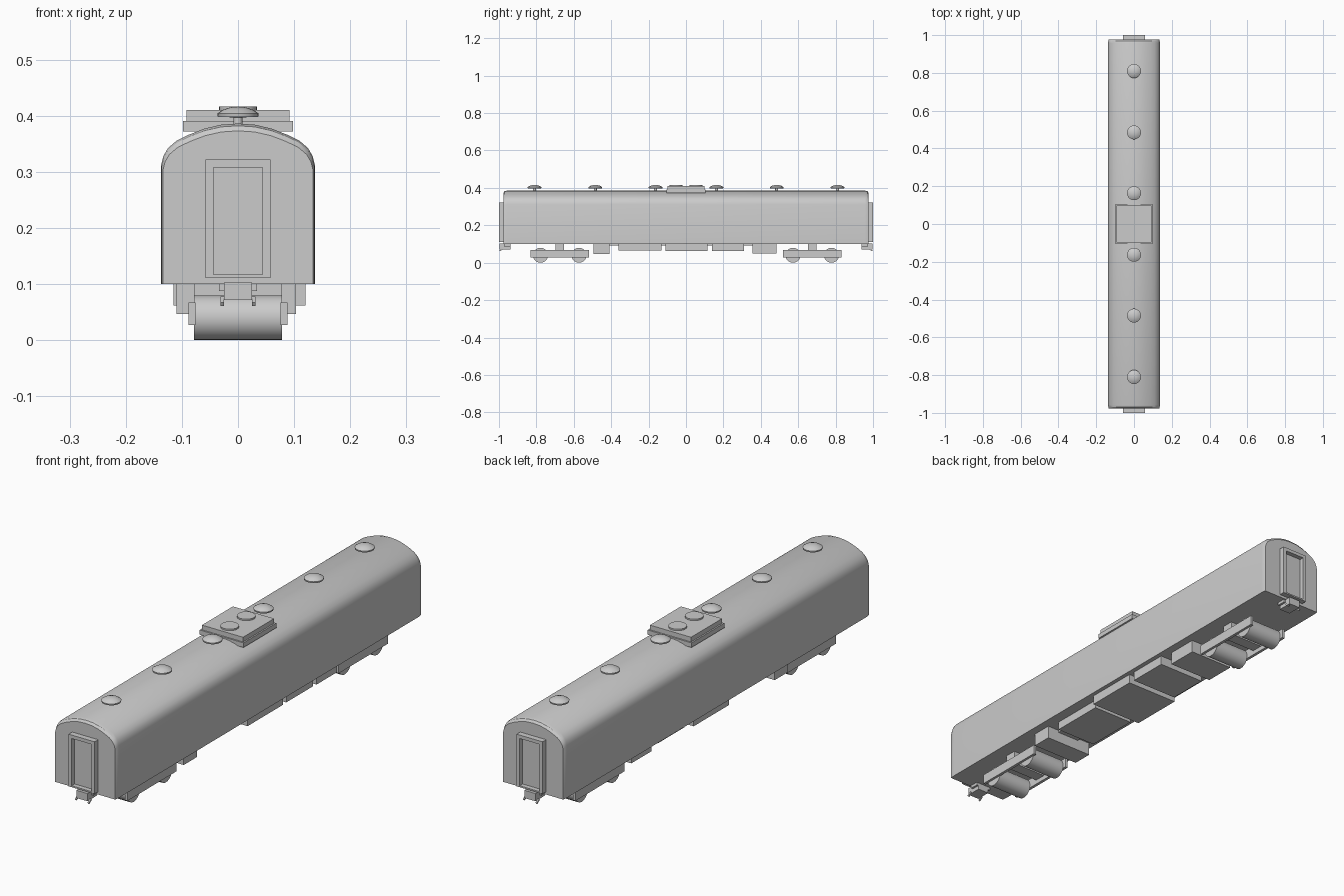
import bpy, bmesh, math
from mathutils import Matrix, Vector

if "Cube" in bpy.data.objects:
    bpy.data.objects.remove(bpy.data.objects["Cube"])


def finish(name, bm, smooth=False):
    bmesh.ops.recalc_face_normals(bm, faces=bm.faces)
    me = bpy.data.meshes.new(name)
    bm.to_mesh(me)
    bm.free()
    ob = bpy.data.objects.new(name, me)
    bpy.context.collection.objects.link(ob)
    if smooth:
        bpy.ops.object.select_all(action='DESELECT')
        ob.select_set(True)
        bpy.context.view_layer.objects.active = ob
        bpy.ops.object.shade_smooth_by_angle(angle=math.radians(30))
    return ob


def box(name, x0, x1, y0, y1, z0, z1, tilt=0):
    bm = bmesh.new()
    centre = Vector(((x0 + x1) / 2, (y0 + y1) / 2, (z0 + z1) / 2))
    size = (abs(x1 - x0), abs(y1 - y0), abs(z1 - z0), 1)
    m = Matrix.Translation(centre) @ Matrix.Rotation(tilt, 4, 'X') @ Matrix.Diagonal(size)
    bmesh.ops.create_cube(bm, size=1, matrix=m)
    return finish(name, bm)


def cylinder(name, centre, radius, depth, axis='Z', sides=24):
    bm = bmesh.new()
    m = Matrix.Translation(centre)
    if axis == 'X':
        m = m @ Matrix.Rotation(math.pi / 2, 4, 'Y')
    bmesh.ops.create_cone(bm, cap_ends=True, segments=sides, radius1=radius,
                          radius2=radius, depth=depth, matrix=m)
    return finish(name, bm, True)


def lathe(name, profile, x, y, sides=24):
    bm = bmesh.new()
    vs = [bm.verts.new((r, 0, z)) for r, z in profile]
    es = [bm.edges.new(p) for p in zip(vs, vs[1:])]
    bmesh.ops.spin(bm, geom=vs + es, cent=(0, 0, 0), axis=(0, 0, 1),
                   angle=2 * math.pi, steps=sides)
    bmesh.ops.remove_doubles(bm, verts=bm.verts, dist=1e-5)
    bmesh.ops.translate(bm, verts=bm.verts, vec=(x, y, 0))
    return finish(name, bm, True)


# Carbody: arched section lofted along y, eased in at both ends
half = [(0.137, 0.1), (0.137, 0.312), (0.133, 0.328), (0.125, 0.342), (0.110, 0.355),
        (0.088, 0.366), (0.06, 0.377), (0.03, 0.384)]
section = half + [(0, 0.386)] + [(-x, z) for x, z in reversed(half)]
stations = [(-0.977, 0.134, 0.373), (-0.970, 0.136, 0.382), (-0.957, 0.137, 0.386)]
stations += [(-y, w, h) for y, w, h in reversed(stations)]
bm = bmesh.new()
rings = []
for y, w, h in stations:
    rings.append([bm.verts.new((x * w / 0.137, y, 0.1 + (z - 0.1) * (h - 0.1) / 0.286))
                  for x, z in section])
n = len(section)
for a, b in zip(rings, rings[1:]):
    for i in range(n):
        bm.faces.new((a[i], a[(i + 1) % n], b[(i + 1) % n], b[i]))
bm.faces.new(rings[0])
bm.faces.new(rings[-1])
finish("carbody", bm, True)

# Mushroom roof vents
vent = [(0, 0.375), (0.008, 0.375), (0.008, 0.397), (0.036, 0.398), (0.037, 0.404),
        (0.026, 0.411), (0.013, 0.415), (0, 0.416)]
for y in (0.163, 0.485, 0.81):
    for s in (-1, 1):
        lathe("roof_vent", vent, 0, s * y)

# Roof cooling unit with two fans
box("cooling_unit_base", -0.098, 0.098, -0.105, 0.105, 0.372, 0.391)
box("cooling_unit_top", -0.092, 0.092, -0.099, 0.099, 0.391, 0.410)
for s in (-1, 1):
    cylinder("cooling_fan", (0, s * 0.053, 0.412), 0.034, 0.008)

for s in (-1, 1):
    # Gangway frame: a plate with a recessed door
    bm = bmesh.new()
    outer = [(-0.058, 0.111), (0.058, 0.111), (0.058, 0.322), (-0.058, 0.322)]
    inner = [(-0.044, 0.117), (0.044, 0.117), (0.044, 0.308), (-0.044, 0.308)]
    loops = [[bm.verts.new((x, s * y, z)) for x, z in pts] for pts, y in
             ((outer, 0.974), (outer, 1.0), (inner, 1.0), (inner, 0.981))]
    for a, b in zip(loops, loops[1:]):
        for i in range(4):
            j = (i + 1) % 4
            bm.faces.new((a[i], a[j], b[j], b[i]))
    bm.faces.new(loops[0])
    bm.faces.new(loops[-1])
    finish("gangway_frame", bm)

    # Coupler and its hanging hooks
    box("coupler", -0.025, 0.025, s * 0.937, s * 0.998, 0.072, 0.103)
    box("coupler_mount", -0.034, 0.034, s * 0.937, s * 0.972, 0.088, 0.103)
    for x in (-0.028, 0.028):
        box("coupler_hook", x - 0.003, x + 0.003, s * 0.978, s * 0.998,
            0.066, 0.073, tilt=-s * 0.6)

    # Bogie
    c = s * 0.675
    for t in (-1, 1):
        box("bogie_side_frame", t * 0.076, t * 0.088, c - 0.157, c + 0.157, 0.027, 0.067)
        cylinder("wheelset", (0, c + t * 0.103, 0.04), 0.04, 0.156, 'X')
    box("bogie_bolster", -0.078, 0.078, c - 0.024, c + 0.024, 0.045, 0.104)

# Underfloor equipment
box("underframe_rail", -0.05, 0.05, -0.45, 0.45, 0.091, 0.103)
for x0, x1, y0, y1, z0 in ((-0.110, 0.103, -0.494, -0.410, 0.047),
                           (-0.090, 0.092, -0.360, -0.130, 0.066),
                           (-0.115, 0.120, -0.110, 0.115, 0.062),
                           (-0.092, 0.118, 0.140, 0.310, 0.062),
                           (-0.095, 0.103, 0.355, 0.485, 0.048)):
    box("equipment_box", x0, x1, y0, y1, z0, 0.103)
